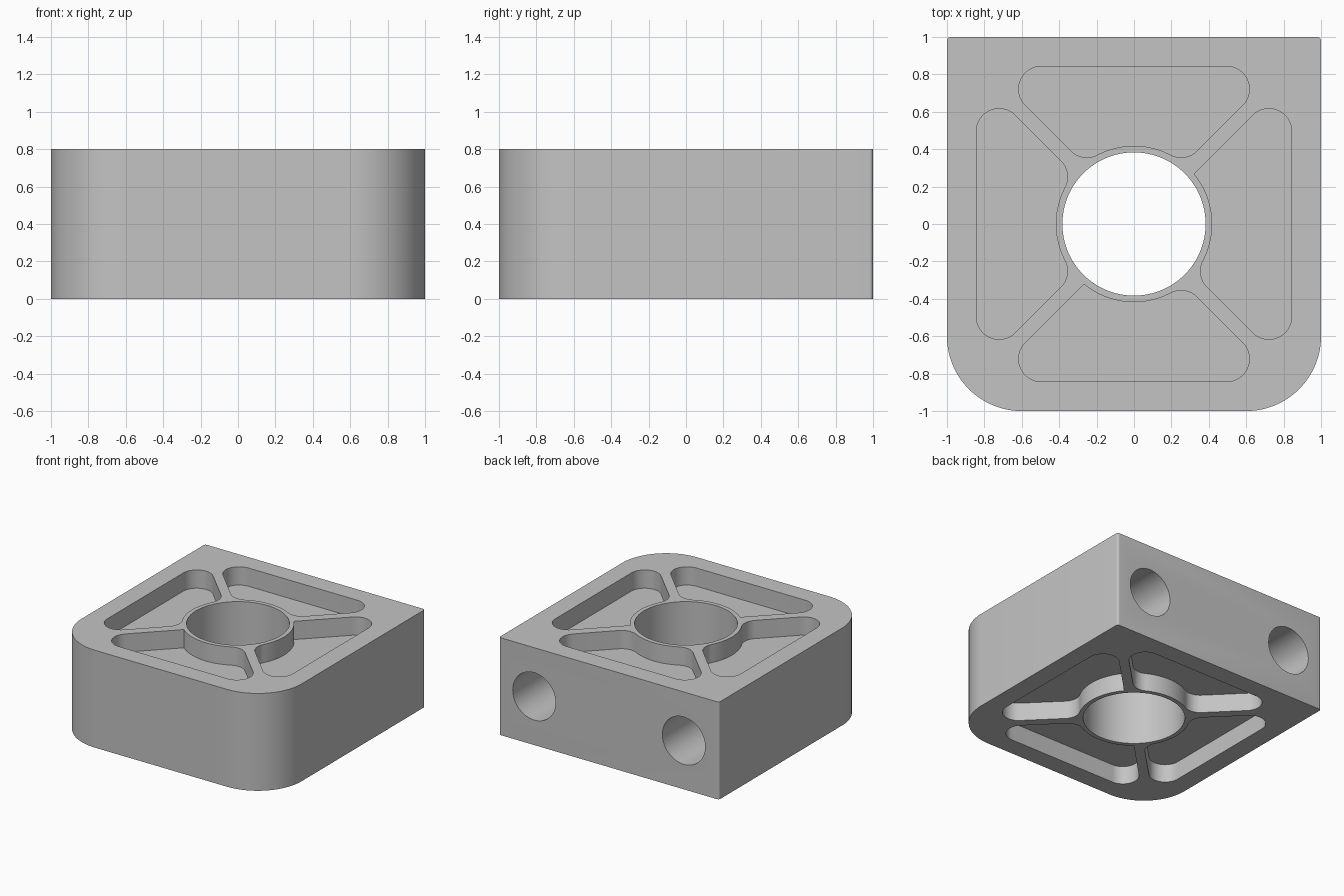
import bpy
import bmesh
from math import sin, cos, atan2, hypot, radians, sqrt, pi
from mathutils import Matrix

if "Cube" in bpy.data.objects:
    bpy.data.objects.remove(bpy.data.objects["Cube"], do_unlink=True)

HEIGHT = 0.8
POCKET_DEPTH = 0.15
BORE_R, RING_R = 0.383, 0.418
FILLET = 0.122        # pocket corner radius
RIB = 0.038           # half thickness of the diagonal ribs
OUTER = 0.843         # outer edge of the pockets

grey = bpy.data.materials.new("plain grey")
grey.use_nodes = True
grey.diffuse_color = (0.55, 0.55, 0.55, 1)
grey.node_tree.nodes["Principled BSDF"].inputs["Base Color"].default_value = grey.diffuse_color


def arc(cx, cy, r, a0, a1, n=16):
    """Points on an arc, angles in radians."""
    angles = [a0 + (a1 - a0) * i / n for i in range(n + 1)]
    return [(cx + r * cos(a), cy + r * sin(a)) for a in angles]


def prism(name, points, z0, z1, matrix=Matrix()):
    """Extrude a counter-clockwise outline from z0 to z1."""
    bm = bmesh.new()
    base = bm.faces.new([bm.verts.new((x, y, z0)) for x, y in points])
    top = bmesh.ops.extrude_face_region(bm, geom=[base])["geom"]
    moved = [v for v in top if isinstance(v, bmesh.types.BMVert)]
    bmesh.ops.translate(bm, vec=(0, 0, z1 - z0), verts=moved)
    bmesh.ops.transform(bm, matrix=matrix, verts=bm.verts)
    bmesh.ops.recalc_face_normals(bm, faces=bm.faces)
    mesh = bpy.data.meshes.new(name)
    bm.to_mesh(mesh)
    bm.free()
    mesh.materials.append(grey)
    obj = bpy.data.objects.new(name, mesh)
    bpy.context.collection.objects.link(obj)
    return obj


def half_pocket(sharp):
    """Right half of the pocket outline, from the ring to the outer edge."""
    if sharp:
        s = sqrt(RING_R ** 2 - RIB ** 2)
        end = atan2(s + RIB, s - RIB)
        pts = arc(0, 0, RING_R, pi / 2, end)
    else:
        off = RIB + FILLET
        s = sqrt((RING_R + FILLET) ** 2 - off ** 2)
        cx, cy = (s - off) / sqrt(2), (s + off) / sqrt(2)
        end = atan2(cy, cx)
        pts = arc(0, 0, RING_R, pi / 2, end)
        pts += arc(cx, cy, FILLET, end - pi, -pi / 4)[1:]
    oy = OUTER - FILLET
    ox = oy - sqrt(2) * (RIB + FILLET)
    return pts + arc(ox, oy, FILLET, -pi / 4, pi / 2)


def pocket_outline(sharp_left, sharp_right):
    left = [(-x, y) for x, y in half_pocket(sharp_left)]
    return half_pocket(sharp_right) + left[:0:-1]


# Block with large front corners and barely eased back corners
outline = []
for sx, sy, r, start in ((1, 1, 0.02, 0), (-1, 1, 0.02, 90), (-1, -1, 0.4, 180), (1, -1, 0.4, 270)):
    a = radians(start)
    outline += arc(sx * (1 - r), sy * (1 - r), r, a, a + pi / 2, 6 if r < 0.1 else 24)
block = prism("block", outline, 0, HEIGHT)

# Central through bore
cutters = [prism("bore_cutter", arc(0, 0, BORE_R, 0, 2 * pi, 96)[:-1], -0.1, HEIGHT + 0.1)]

# Four pockets on the top and on the underside
for turn, left, right in ((0, False, False), (90, False, False), (180, False, True), (270, True, False)):
    rot = Matrix.Rotation(radians(turn), 4, 'Z')
    shape = pocket_outline(left, right)
    cutters.append(prism("top_pocket_cutter", shape, HEIGHT - POCKET_DEPTH, HEIGHT + 0.1, rot))
    cutters.append(prism("bottom_pocket_cutter", shape, -0.1, POCKET_DEPTH, rot))

# Two blind holes in the back
for x in (-0.68, 0.68):
    place = Matrix.Translation((x, 0, HEIGHT / 2)) @ Matrix.Rotation(-pi / 2, 4, 'X')
    cutters.append(prism("back_hole_cutter", arc(0, 0, 0.195, 0, 2 * pi, 48)[:-1], 0.1, 1.1, place))

# Cut everything and shade
bpy.ops.object.select_all(action='DESELECT')
block.select_set(True)
bpy.context.view_layer.objects.active = block
for cutter in cutters:
    cutter.hide_render = True
    mod = block.modifiers.new(cutter.name, 'BOOLEAN')
    mod.operation, mod.solver, mod.object = 'DIFFERENCE', 'EXACT', cutter
    bpy.ops.object.modifier_apply(modifier=mod.name)
    bpy.data.objects.remove(cutter, do_unlink=True)
bpy.ops.object.shade_smooth_by_angle(angle=radians(30))
